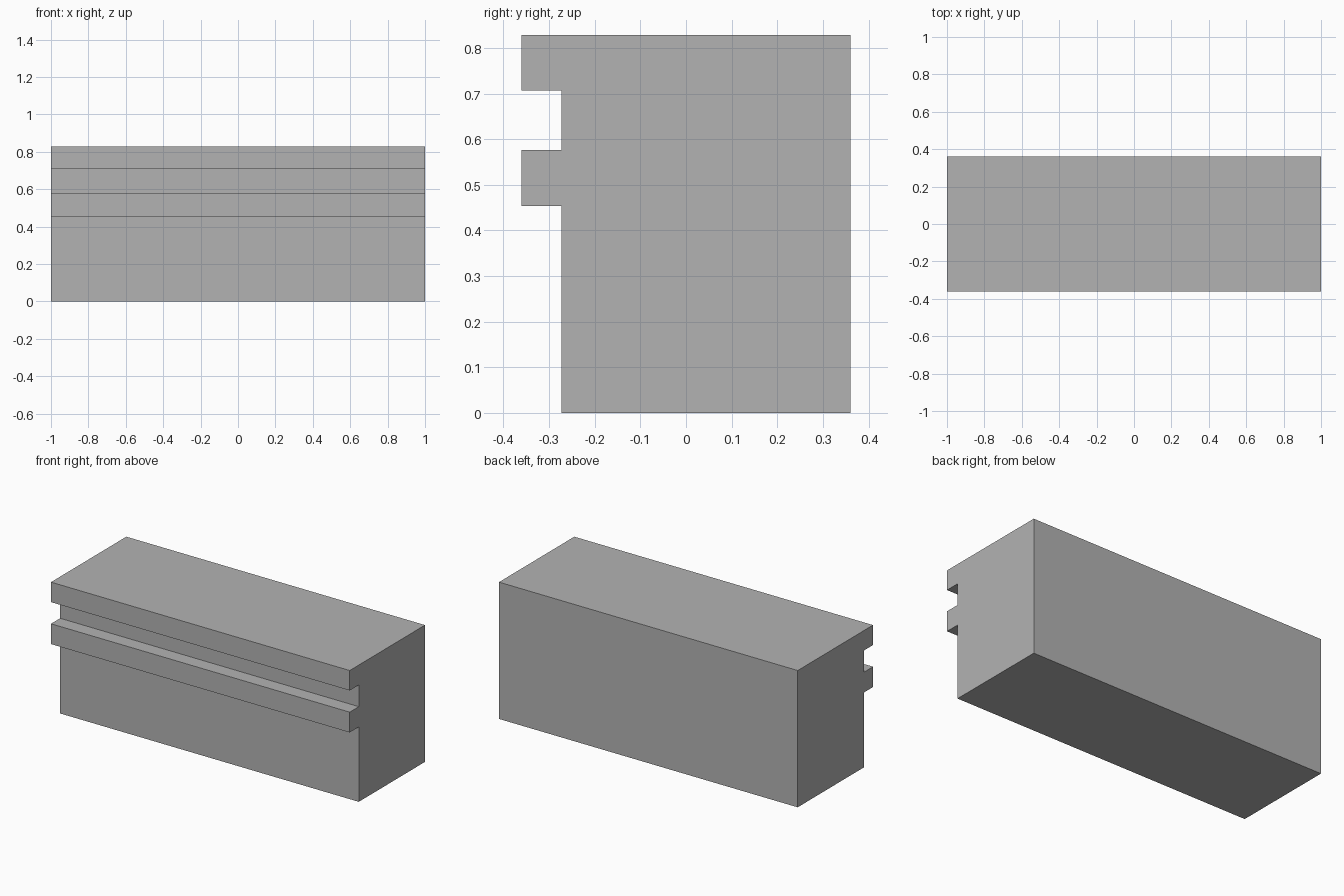
import bpy
import bmesh

default = bpy.data.objects.get("Cube")
if default:
    bpy.data.objects.remove(default, do_unlink=True)

# Single plain grey
grey = bpy.data.materials.new("plain_grey")
grey.use_nodes = True
colour = (0.45, 0.45, 0.45, 1)
grey.diffuse_color = colour
grey.node_tree.nodes["Principled BSDF"].inputs["Base Color"].default_value = colour

HALF_LENGTH = 1.0
BACK, BODY_FRONT, RAIL_FRONT = 0.36, -0.273, -0.36
HEIGHT = 0.828
RAILS = [(0.453, 0.576), (0.707, HEIGHT)]  # bottom and top of each front rail

# Side profile: plain body with two rails stepping out of the front
profile = [(BACK, HEIGHT), (BACK, 0), (BODY_FRONT, 0)]
for low, high in RAILS:
    profile += [(BODY_FRONT, low), (RAIL_FRONT, low), (RAIL_FRONT, high)]
    if high < HEIGHT:
        profile.append((BODY_FRONT, high))

# Extrude the profile along the length
bm = bmesh.new()
end = bm.faces.new([bm.verts.new((-HALF_LENGTH, y, z)) for y, z in profile])
extruded = bmesh.ops.extrude_face_region(bm, geom=[end], use_keep_orig=True)
moved = [v for v in extruded["geom"] if isinstance(v, bmesh.types.BMVert)]
bmesh.ops.translate(bm, verts=moved, vec=(2 * HALF_LENGTH, 0, 0))
bmesh.ops.recalc_face_normals(bm, faces=bm.faces)

mesh = bpy.data.meshes.new("railed_block")
bm.to_mesh(mesh)
bm.free()
mesh.materials.append(grey)
block = bpy.data.objects.new("railed_block", mesh)
bpy.context.collection.objects.link(block)
